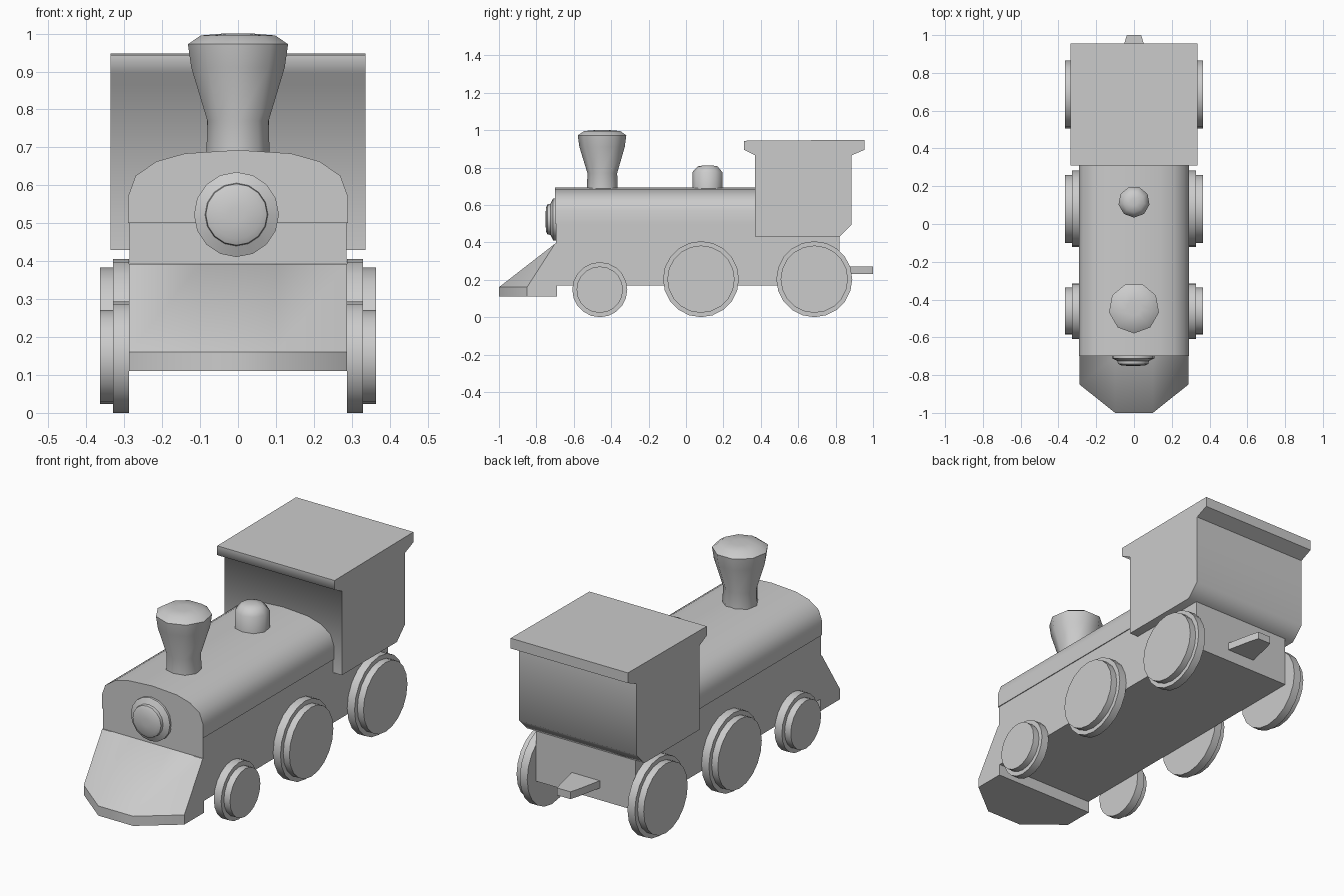
import bpy, bmesh
from math import sin, cos, pi, radians
from mathutils import Matrix, Vector

if "Cube" in bpy.data.objects:
    bpy.data.objects.remove(bpy.data.objects["Cube"], do_unlink=True)

GREY = (0.6, 0.6, 0.6, 1)
mat = bpy.data.materials.new("plain grey")
mat.use_nodes = True
mat.diffuse_color = GREY
mat.node_tree.nodes["Principled BSDF"].inputs["Base Color"].default_value = GREY


def finish(name, bm, angle):
    bmesh.ops.recalc_face_normals(bm, faces=bm.faces[:])
    mesh = bpy.data.meshes.new(name)
    bm.to_mesh(mesh)
    bm.free()
    mesh.materials.append(mat)
    obj = bpy.data.objects.new(name, mesh)
    bpy.context.collection.objects.link(obj)
    bpy.ops.object.select_all(action='DESELECT')
    obj.select_set(True)
    bpy.context.view_layer.objects.active = obj
    bpy.ops.object.shade_smooth_by_angle(angle=radians(angle))
    return obj


def loft(name, sections, angle=30):
    """Skin matching closed sections and cap both ends."""
    bm = bmesh.new()
    rings = [[bm.verts.new(p) for p in s] for s in sections]
    n = len(rings[0])
    for a, b in zip(rings, rings[1:]):
        for i in range(n):
            j = (i + 1) % n
            bm.faces.new((a[i], a[j], b[j], b[i]))
    bm.faces.new(rings[0])
    bm.faces.new(rings[-1])
    return finish(name, bm, angle)


def side_extrude(name, outline, half_width, angle=30):
    return loft(name, [[(x, y, z) for y, z in outline]
                       for x in (-half_width, half_width)], angle)


def turned(name, profile, sides, centre, direction=(0, 0, 1), angle=45):
    """Turn (radius, height) points around an axis."""
    turn = Matrix.Translation(centre) @ \
        Vector(direction).to_track_quat('Z', 'Y').to_matrix().to_4x4()
    steps = [pi / 2 + 2 * pi * i / sides for i in range(sides)]
    return loft(name, [[turn @ Vector((r * cos(t), r * sin(t), h)) for t in steps]
                       for r, h in profile], angle)


# Lower body
side_extrude("chassis", [(-0.695, 0.17), (0.82, 0.17), (0.82, 0.5), (-0.695, 0.5)], 0.286)

# Rounded boiler
half = [(0.29, 0.5), (0.29, 0.57), (0.27, 0.625), (0.215, 0.663), (0.14, 0.684)]
arch = half + [(0, 0.693)] + [(-x, z) for x, z in reversed(half)]
loft("boiler", [[(x, y, z) for x, z in arch] for y in (-0.7, 0.375)], 40)

# Sloping front guard, with its nose narrowed in plan
plan = [(-0.288, -0.85), (-0.1, -1), (0.1, -1), (0.288, -0.85)]
back = [(0.288, -0.69), (-0.288, -0.69)]
upper = [(x, -0.7) for x, y in plan]
loft("front_guard", [[(x, y, 0.11) for x, y in plan + back],
                     [(x, y, 0.16) for x, y in plan + back],
                     [(x, y, 0.393) for x, y in upper + back]], 42)

# Cab with overhanging roof
side_extrude("cab", [(0.37, 0.43), (0.82, 0.43), (0.885, 0.495), (0.885, 0.865),
                     (0.955, 0.895), (0.955, 0.948), (0.31, 0.943), (0.31, 0.895),
                     (0.37, 0.865)], 0.336, 65)

# Chimney and steam dome
turned("chimney", [(0.085, 0.67), (0.082, 0.77), (0.125, 0.91), (0.134, 0.972),
                   (0.1, 0.995), (0.04, 1)], 9, (0, -0.445, 0))
turned("steam_dome", [(0.083, 0.67), (0.083, 0.775), (0.055, 0.806), (0.02, 0.812)],
       9, (0, 0.117, 0), angle=42)

# Round lamp on the nose
turned("headlamp", [(0.112, -0.02), (0.112, 0.016), (0.083, 0.03), (0.081, 0.045),
                    (0.065, 0.053), (0.02, 0.057)], 16, (-0.004, -0.695, 0.523), (0, -1, 0))

# Flanged wheels
for side, label in ((1, "left"), (-1, "right")):
    for place, y, r, tread in (("front", -0.461, 0.147, 0.124),
                               ("middle", 0.08, 0.203, 0.18),
                               ("rear", 0.686, 0.203, 0.18)):
        turned(f"{place}_{label}_wheel",
               [(r, 0.287), (r, 0.329), (tread, 0.329), (tread, 0.364)],
               20, (0, y, r), (side, 0, 0), 30)

# Tapered rear coupling
hitch = [(-0.085, 0.8), (0.085, 0.8), (0.05, 0.96), (0.038, 1), (-0.038, 1), (-0.05, 0.96)]
loft("coupling", [[(x, y, z) for x, y in hitch] for z in (0.232, 0.27)])
